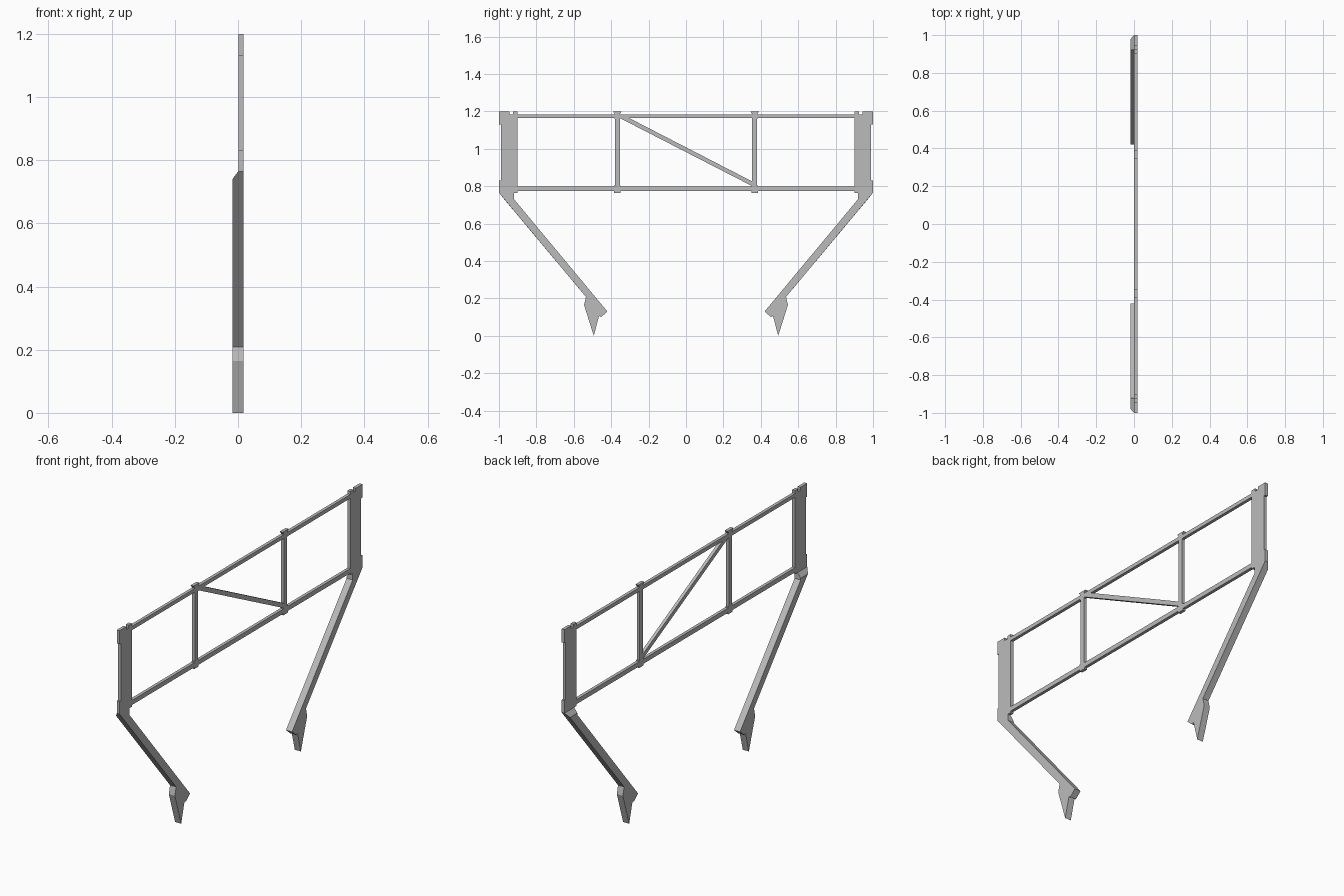
import bpy
import bmesh

old = bpy.data.objects.get("Cube")
if old:
    bpy.data.objects.remove(old)

metal = bpy.data.materials.new("grey metal")
metal.use_nodes = True
GREY = (0.5, 0.5, 0.5, 1)
metal.diffuse_color = GREY
metal.node_tree.nodes["Principled BSDF"].inputs["Base Color"].default_value = GREY

OUTER, MID, INNER = 0.0175, 0.001, -0.0175


def loft(name, layers):
    """Solid through matching (x, outline) layers; outlines are (y, z) points."""
    bm = bmesh.new()
    rings = [[bm.verts.new((x, y, z)) for y, z in pts] for x, pts in layers]
    n = len(rings[0])
    bm.faces.new(rings[0])
    bm.faces.new(rings[-1][::-1])
    for a, b in zip(rings, rings[1:]):
        for i in range(n):
            j = (i + 1) % n
            bm.faces.new((a[i], a[j], b[j], b[i]))
    bmesh.ops.recalc_face_normals(bm, faces=bm.faces)
    mesh = bpy.data.meshes.new(name)
    bm.to_mesh(mesh)
    bm.free()
    mesh.materials.append(metal)
    obj = bpy.data.objects.new(name, mesh)
    bpy.context.collection.objects.link(obj)
    return obj


def plate(name, pts):
    return loft(name, [(OUTER, pts), (MID, pts)])


def bar(name, y0, y1, z0, z1):
    return plate(name, [(y0, z0), (y1, z0), (y1, z1), (y0, z1)])


# Long chords
bar("top_chord", -0.9, 0.9, 1.164, 1.184)
bar("bottom_chord", -0.9, 0.9, 0.774, 0.798)

# Diagonal brace
plate("diagonal_brace", [(-0.355, 1.165), (0.355, 0.8), (0.355, 0.825), (-0.305, 1.165)])

# Column with end tabs and notched top
column = [(-1, 0.765), (-0.9, 0.765), (-0.9, 1.2), (-0.925, 1.2), (-0.925, 1.184),
          (-0.945, 1.184), (-0.945, 1.2), (-1, 1.2), (-1, 1.13), (-0.99, 1.13),
          (-0.99, 0.83), (-1, 0.83)]

# Leg and pointed foot; the first two points form the bevelled head
lower = [(-0.92, 0.731), (-0.42, 0.13), (-0.455, 0.1), (-0.465, 0.107),
         (-0.493, 0), (-0.545, 0.165), (-0.535, 0.208)]
leg_full = [(-1, 0.765), (-0.92, 0.765)] + lower
leg_bevel = [(-0.98, 0.74), (-0.92, 0.74)] + lower

for side, s in (("front", 1), ("back", -1)):
    def flip(pts):
        return [(y * s, z) for y, z in pts]

    plate(side + "_column", flip(column))
    loft(side + "_leg", [(OUTER, flip(leg_full)), (MID, flip(leg_full)),
                         (INNER, flip(leg_bevel))])

    # Upright post with flared joints above and below the chords
    c = -0.367 * s
    bar(side + "_post", c - 0.013, c + 0.013, 0.79, 1.17)
    plate(side + "_top_joint", [(c - 0.015, 1.16), (c + 0.015, 1.16), (c + 0.015, 1.188),
                                (c + 0.024, 1.2), (c - 0.024, 1.2), (c - 0.015, 1.188)])
    bar(side + "_bottom_joint", c - 0.018, c + 0.018, 0.765, 0.803)
